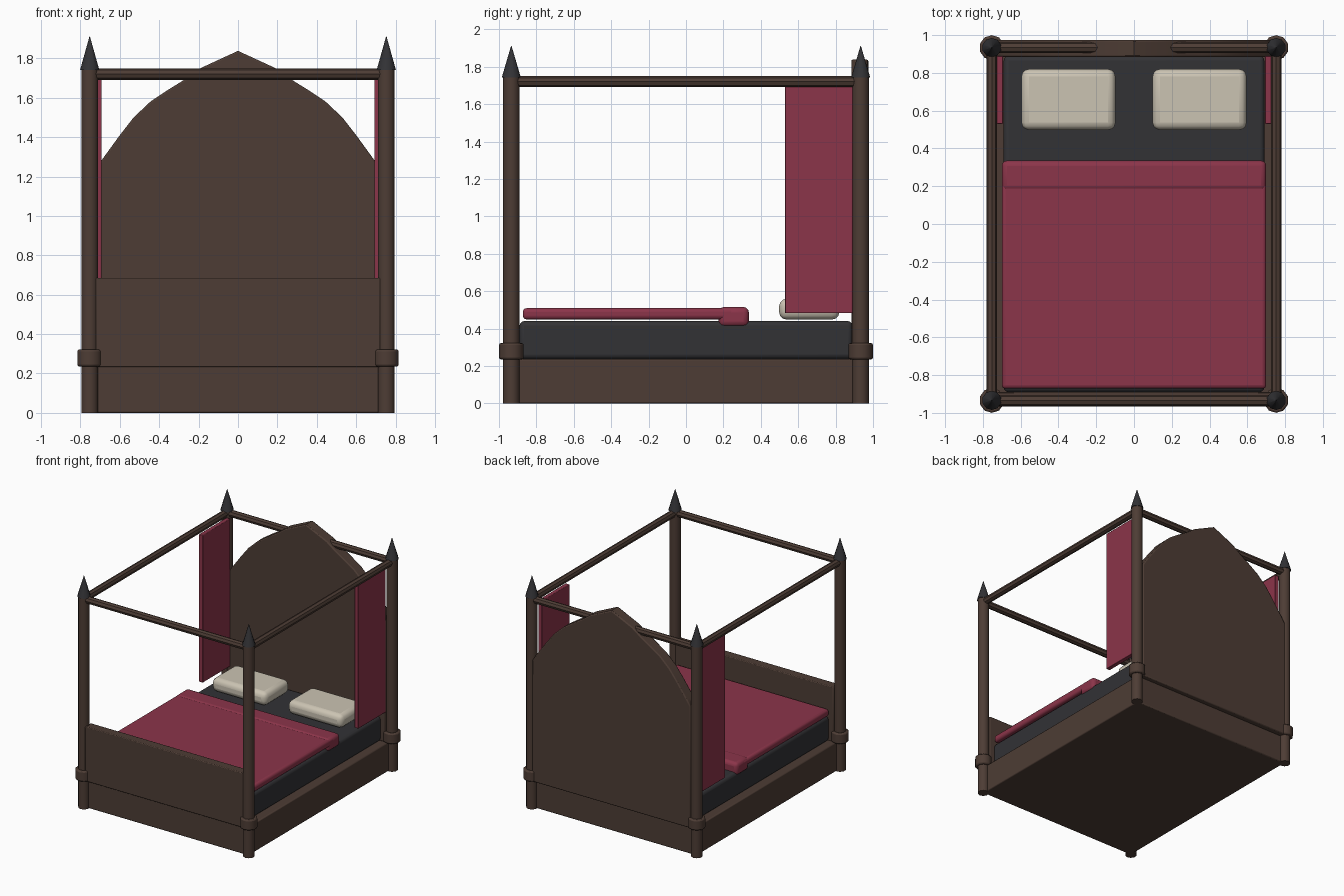
import bpy, bmesh, math
from mathutils import Vector

if "Cube" in bpy.data.objects:
    bpy.data.objects.remove(bpy.data.objects["Cube"])


def material(name, rgb):
    m = bpy.data.materials.new(name)
    m.diffuse_color = (*rgb, 1)
    m.use_nodes = True
    m.node_tree.nodes["Principled BSDF"].inputs["Base Color"].default_value = m.diffuse_color
    return m


WOOD = material("dark_wood", (0.075, 0.046, 0.035))
RED = material("red_cloth", (0.26, 0.035, 0.068))
DARK = material("dark_fabric", (0.032, 0.032, 0.036))
CREAM = material("cream_cloth", (0.60, 0.55, 0.45))


def finish(name, bm, mat, bevel=0, segments=2):
    bmesh.ops.recalc_face_normals(bm, faces=bm.faces)
    me = bpy.data.meshes.new(name)
    bm.to_mesh(me)
    bm.free()
    ob = bpy.data.objects.new(name, me)
    bpy.context.collection.objects.link(ob)
    me.materials.append(mat)
    if bevel:
        mod = ob.modifiers.new("bevel", "BEVEL")
        mod.width, mod.segments = bevel, segments
        mod.limit_method, mod.angle_limit = "ANGLE", math.radians(50)
    bpy.ops.object.select_all(action="DESELECT")
    ob.select_set(True)
    bpy.context.view_layer.objects.active = ob
    bpy.ops.object.shade_smooth_by_angle(angle=math.radians(40))
    return ob


def box(name, x, y, z, mat, bevel=0, segments=2):
    """Box from (min, max) ranges."""
    bm = bmesh.new()
    bmesh.ops.create_cube(bm, size=1)
    for v in bm.verts:
        v.co = Vector([(r[0] + r[1]) / 2 + c * (r[1] - r[0]) for r, c in zip((x, y, z), v.co)])
    return finish(name, bm, mat, bevel, segments)


def turned(name, x, y, z0, z1, r0, r1, mat, sides=10, bevel=0):
    bm = bmesh.new()
    bmesh.ops.create_cone(bm, cap_ends=True, segments=sides, radius1=r0, radius2=r1, depth=z1 - z0)
    bmesh.ops.translate(bm, vec=(x, y, (z0 + z1) / 2), verts=bm.verts)
    return finish(name, bm, mat, bevel)


def rail(name, centre, length, axis):
    ob = turned(name, 0, 0, -length / 2, length / 2, 0.029, 0.029, WOOD, 8)
    ob.location = centre
    ob.rotation_euler = (0, math.pi / 2, 0) if axis == "x" else (math.pi / 2, 0, 0)


PX, PY = 0.753, 0.934

# Corner posts with collars and pointed finials
for sx, side in ((-1, "left"), (1, "right")):
    for sy, end in ((-1, "front"), (1, "back")):
        tag = f"{end}_{side}"
        x, y = sx * PX, sy * PY
        turned("post_" + tag, x, y, 0, 1.75, 0.045, 0.045, WOOD)
        turned("collar_" + tag, x, y, 0.235, 0.322, 0.066, 0.066, WOOD, bevel=0.01)
        turned("finial_" + tag, x, y, 1.742, 1.912, 0.051, 0.001, DARK)

# Canopy rails
for s, side in ((-1, "left"), (1, "right")):
    rail("canopy_rail_" + side, (s * PX, 0, 1.72), 2 * PY, "y")
for s, end in ((-1, "front"), (1, "back")):
    rail("canopy_rail_" + end, (0, s * PY, 1.72), 2 * PX, "x")

# Base and footboard
box("base", (-0.75, 0.75), (-0.935, 0.935), (0, 0.237), WOOD, 0.008)
box("footboard", (-0.723, 0.723), (-0.965, -0.89), (0.233, 0.685), WOOD, 0.006)

# Arched headboard with a pointed crest
half = [(0.723, 0.233), (0.723, 1.235), (0.69, 1.286), (0.60, 1.41), (0.53, 1.50), (0.445, 1.58),
        (0.36, 1.637), (0.27, 1.693), (0.193, 1.749)]
profile = half + [(0, 1.838)] + [(-x, z) for x, z in reversed(half)]
bm = bmesh.new()
face = bm.faces.new([bm.verts.new((x, 0.884, z)) for x, z in profile])
ext = bmesh.ops.extrude_face_region(bm, geom=[face])
bmesh.ops.translate(bm, vec=(0, 0.091, 0), verts=[v for v in ext["geom"] if isinstance(v, bmesh.types.BMVert)])
finish("headboard", bm, WOOD, 0.008)

# Bedding
box("mattress", (-0.69, 0.69), (-0.89, 0.89), (0.237, 0.44), DARK, 0.025, 3)
box("blanket", (-0.70, 0.70), (-0.872, 0.26), (0.449, 0.509), RED, 0.02, 3)
box("blanket_fold", (-0.70, 0.70), (0.175, 0.336), (0.41, 0.515), RED, 0.028, 3)

# Pillows and side curtains
for s, side in ((-1, "left"), (1, "right")):
    box("pillow_" + side, sorted((s * 0.098, s * 0.596)), (0.498, 0.82), (0.448, 0.56), CREAM, 0.04, 3)
    box("curtain_" + side, sorted((s * 0.693, s * 0.728)), (0.53, 0.89), (0.482, 1.70), RED, 0.004)
